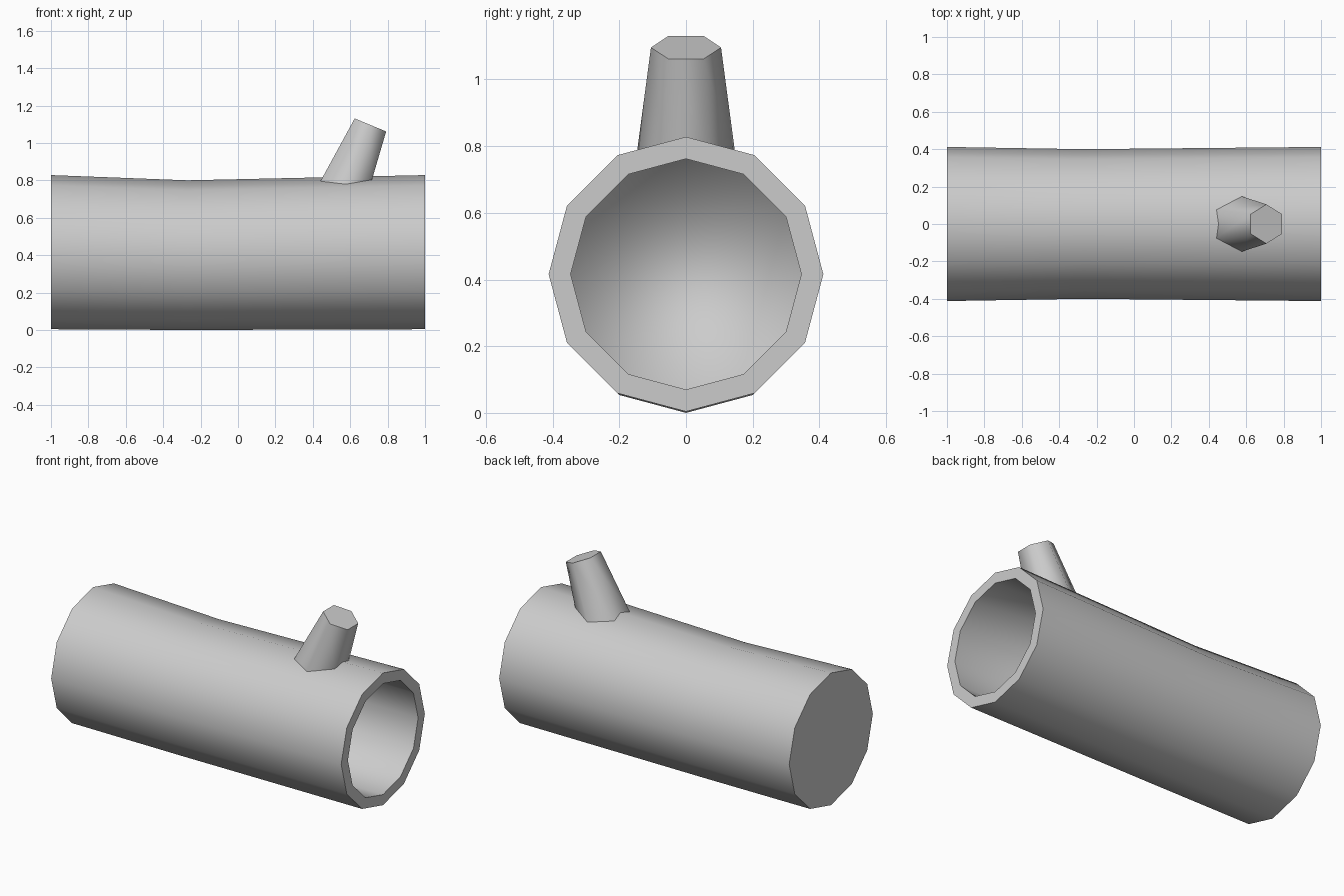
import bpy, bmesh
from math import sin, cos, pi
from mathutils import Vector

cube = bpy.data.objects.get("Cube")
if cube:
    bpy.data.objects.remove(cube, do_unlink=True)

grey = bpy.data.materials.new("light_grey")
grey.use_nodes = True
colour = (0.6, 0.6, 0.6, 1)
grey.diffuse_color = colour
grey.node_tree.nodes["Principled BSDF"].inputs["Base Color"].default_value = colour


def skin_rings(name, rings, sharp):
    """Bridge rings of points, cap both ends and crease the listed rings."""
    bm = bmesh.new()
    loops = [[bm.verts.new(p) for p in ring] for ring in rings]
    n = len(loops[0])
    for a, b in zip(loops, loops[1:]):
        for i in range(n):
            j = (i + 1) % n
            bm.faces.new((a[i], a[j], b[j], b[i]))
    bm.faces.new(loops[0])
    bm.faces.new(loops[-1])
    for f in bm.faces:
        f.smooth = True
    for k in sharp:
        for i in range(n):
            bm.edges.get((loops[k][i], loops[k][(i + 1) % n])).smooth = False
    bmesh.ops.recalc_face_normals(bm, faces=bm.faces)
    mesh = bpy.data.meshes.new(name)
    bm.to_mesh(mesh)
    bm.free()
    mesh.materials.append(grey)
    obj = bpy.data.objects.new(name, mesh)
    bpy.context.collection.objects.link(obj)
    return obj


def trunk_ring(x, radius, height):
    return [Vector((x, radius * sin(i * pi / 6), height + radius * cos(i * pi / 6)))
            for i in range(12)]


# Hollow trunk: closed end, slight waist, open rim, then the bore and its floor
trunk = [(-1, 0.412, 0.416), (-0.27, 0.40, 0.40), (1, 0.412, 0.416),
         (1, 0.346, 0.416), (-0.9, 0.346, 0.416)]
skin_rings("hollow_trunk", [trunk_ring(*r) for r in trunk], (0, 2, 3))

# Tapered six-sided branch stub, leaning toward the open end
base, tip = Vector((0.575, 0, 0.775)), Vector((0.708, 0, 1.096))
axis = (tip - base).normalized()
side = Vector((0, 1, 0))
across = side.cross(axis)


def branch_ring(centre, radius):
    return [centre + radius * (side * cos(i * pi / 3) + across * sin(i * pi / 3))
            for i in range(6)]


top = branch_ring(tip, 0.105)
foot = []
for t, b in zip(top, branch_ring(base, 0.148)):
    # Slide each foot corner along its edge to just under the bark
    target = 0.81 - 0.27 * abs(b.y)
    foot.append(t + (b - t) * ((t.z - target) / (t.z - b.z)))
skin_rings("branch_stub", [foot, top], (0, 1))
